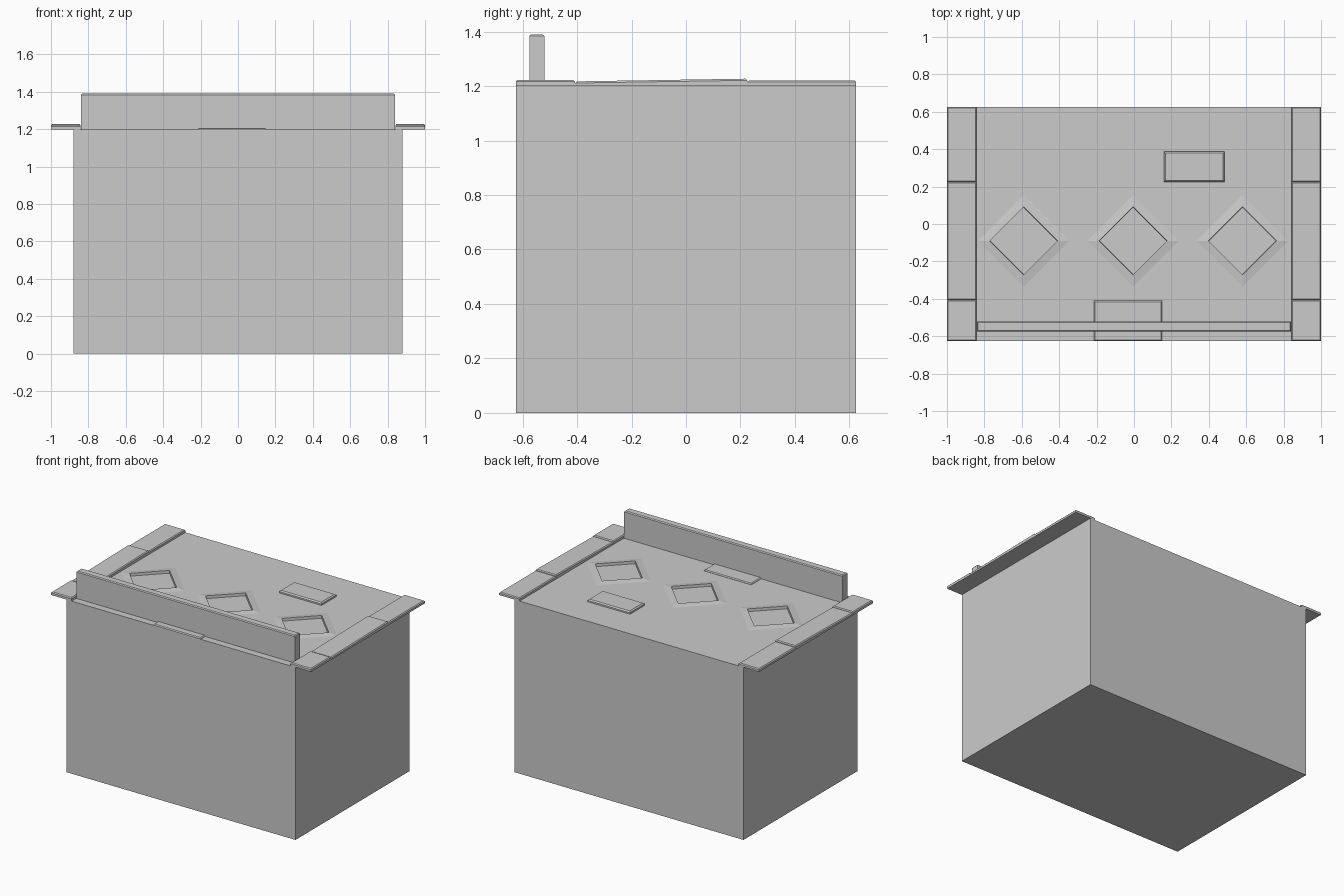
import bpy
import bmesh
from math import pi

cube = bpy.data.objects.get("Cube")
if cube:
    bpy.data.objects.remove(cube, do_unlink=True)

grey = bpy.data.materials.new("plain grey")
grey.use_nodes = True
grey.diffuse_color = (0.6, 0.6, 0.6, 1)
grey.node_tree.nodes["Principled BSDF"].inputs["Base Color"].default_value = (0.6, 0.6, 0.6, 1)

DECK = 1.2      # height of the deck surface
HALF_Y = 0.625  # half the depth of the body


def finish(name, bm):
    bmesh.ops.recalc_face_normals(bm, faces=bm.faces)
    mesh = bpy.data.meshes.new(name)
    bm.to_mesh(mesh)
    bm.free()
    mesh.materials.append(grey)
    obj = bpy.data.objects.new(name, mesh)
    bpy.context.collection.objects.link(obj)
    return obj


def box(name, x, y, z, bevel=0, rise=0):
    """Box from (min, max) ranges; rise lifts the back top edge."""
    bm = bmesh.new()
    bmesh.ops.create_cube(bm, size=1)
    for v in bm.verts:
        back = v.co.y > 0
        top = v.co.z > 0
        v.co = (x[v.co.x > 0], y[back], z[top] + (rise if back and top else 0))
    if bevel:
        # Bevel only the edges around the top face
        rim = [e for e in bm.edges if all(v.co.z > z[0] + 0.001 for v in e.verts)]
        bmesh.ops.bevel(bm, geom=rim, offset=bevel, segments=1, affect='EDGES')
    return finish(name, bm)


def diamond(name, x, y, rings):
    """Stack of four-sided rings (radius, height), capped at both ends."""
    bm = bmesh.new()
    loops = []
    for r, z in rings:
        loops.append([bm.verts.new((x + dx * r, y + dy * r, z))
                      for dx, dy in ((1, 0), (0, 1), (-1, 0), (0, -1))])
    for a, b in zip(loops, loops[1:]):
        for i in range(4):
            j = (i + 1) % 4
            bm.faces.new((a[i], a[j], b[j], b[i]))
    bm.faces.new(loops[0])
    bm.faces.new(loops[-1])
    return finish(name, bm)


# Main body
body = box("body", (-0.88, 0.88), (-HALF_Y, HALF_Y), (0, DECK))

# Diamond pockets, each sunk through a low sloping mound
for label, x in (("right", -0.59), ("middle", -0.005), ("left", 0.58)):
    mound = diamond(label + "_mound", x, -0.09, [(0.245, DECK - 0.003), (0.245, DECK), (0.185, DECK + 0.007)])
    cutter = diamond(label + "_pocket_cutter", x, -0.09, [(0.18, DECK - 0.012), (0.185, DECK + 0.05)])
    cutter.hide_render = True
    cutter.hide_viewport = True
    cutter.display_type = 'WIRE'
    for target in (body, mound):
        cut = target.modifiers.new(label + "_pocket", 'BOOLEAN')
        cut.operation = 'DIFFERENCE'
        cut.solver = 'EXACT'
        cut.object = cutter

# Upright rail along the front
box("front_rail", (-0.84, 0.84), (-0.575, -0.52), (DECK, 1.39), bevel=0.006)

# Low plates on the deck
box("front_plate", (-0.215, 0.15), (-HALF_Y, -0.41), (DECK, DECK + 0.008), bevel=0.006)
box("back_plate", (0.16, 0.485), (0.225, 0.387), (DECK, DECK + 0.018), bevel=0.008)

# Side ledges, each in three sections
for side, x in (("left", (0.842, 1.0)), ("right", (-1.0, -0.842))):
    box(side + "_ledge_front", x, (-HALF_Y, -0.407), (DECK, 1.222), bevel=0.006)
    box(side + "_ledge_middle", x, (-0.407, 0.225), (DECK, 1.217), bevel=0.006, rise=0.01)
    box(side + "_ledge_back", x, (0.225, HALF_Y), (DECK, 1.22), bevel=0.006)
